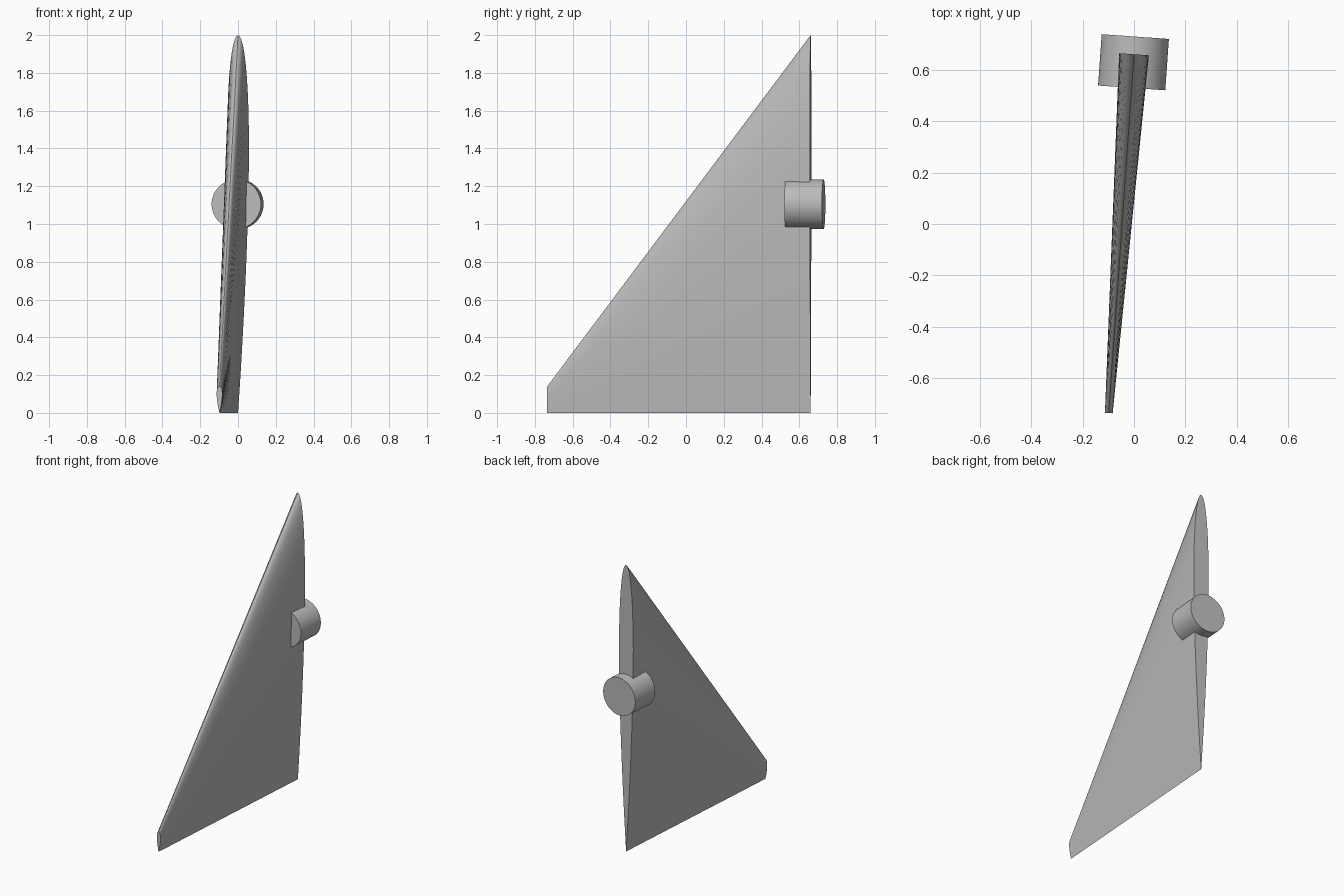
import bpy, bmesh, math
from mathutils import Matrix, Vector

cube = bpy.data.objects.get("Cube")
if cube:
    bpy.data.objects.remove(cube, do_unlink=True)

grey = bpy.data.materials.new("plain_grey")
grey.use_nodes = True
grey.diffuse_color = (0.5, 0.5, 0.5, 1)
grey.node_tree.nodes["Principled BSDF"].inputs["Base Color"].default_value = (0.5, 0.5, 0.5, 1)

ROOT = Vector((0, 0.66, 0))
TIP = Vector((-0.098, -0.735, 0))
SWING = Matrix.Rotation(-math.atan2(ROOT.x - TIP.x, ROOT.y - TIP.y), 4, 'Z')


def finish(bm, name):
    bmesh.ops.recalc_face_normals(bm, faces=bm.faces)
    mesh = bpy.data.meshes.new(name)
    bm.to_mesh(mesh)
    bm.free()
    mesh.materials.append(grey)
    obj = bpy.data.objects.new(name, mesh)
    bpy.context.collection.objects.link(obj)
    bpy.ops.object.select_all(action='DESELECT')
    obj.select_set(True)
    bpy.context.view_layer.objects.active = obj
    bpy.ops.object.shade_smooth_by_angle(angle=math.radians(35))


def half_width(t, thickness):
    """Symmetric aerofoil, t = 0 at the leading edge and 1 at the trailing edge."""
    return 5 * thickness * (0.2969 * math.sqrt(t) - 0.126 * t - 0.3516 * t**2
                            + 0.2843 * t**3 - 0.1036 * t**4)


def section(bm, origin, chord, thickness, steps=28):
    ring = []
    for i in range(2 * steps):
        a = math.pi * i / steps
        t = (1 + math.cos(a)) / 2
        side = 1 if i < steps else -1
        x = side * chord * half_width(t, thickness) if i else 0
        ring.append(bm.verts.new(origin + SWING @ Vector((x, 0, chord * (1 - t)))))
    return ring


# Tapered fin lofted from the root section to the tip section
bm = bmesh.new()
root = section(bm, ROOT, 2.0, 0.058)
tip = section(bm, TIP, 0.14, 0.215)
for i in range(len(root)):
    j = (i + 1) % len(root)
    bm.faces.new((root[i], root[j], tip[j], tip[i]))
bm.faces.new(root)
bm.faces.new(tip)
finish(bm, "fin")

# Mounting peg through the root, in line with the fin's span
bm = bmesh.new()
place = Matrix.Translation((-0.002, 0.629, 1.105)) @ SWING @ Matrix.Rotation(math.pi / 2, 4, 'X')
bmesh.ops.create_cone(bm, cap_ends=True, segments=64, radius1=0.131, radius2=0.131,
                      depth=0.2, matrix=place)
finish(bm, "mounting_peg")
